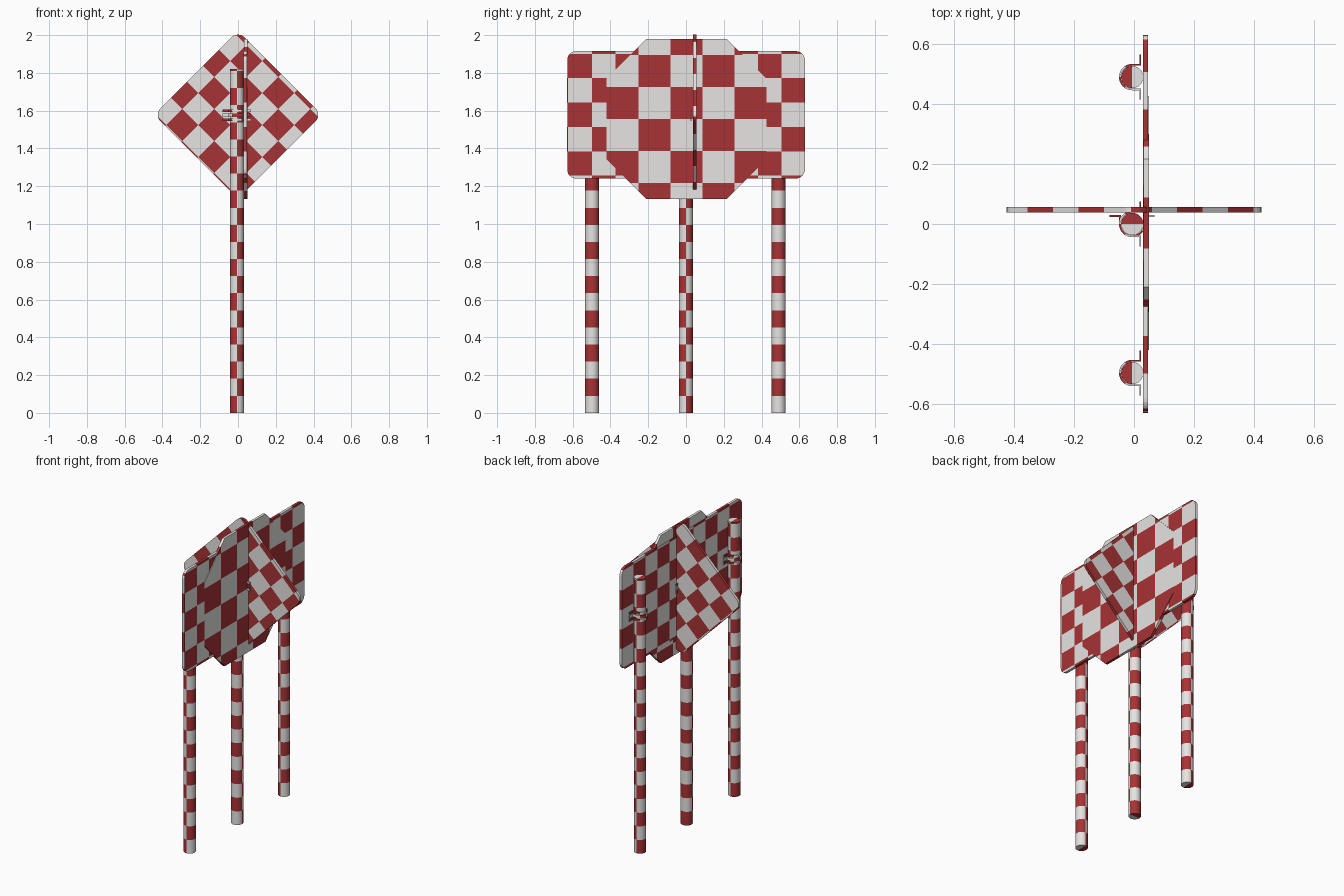
import bpy, bmesh, math
from mathutils import Vector, Matrix

if "Cube" in bpy.data.objects:
    bpy.data.objects.remove(bpy.data.objects["Cube"])


def material(name, rgb):
    m = bpy.data.materials.new(name)
    m.diffuse_color = (*rgb, 1)
    m.use_nodes = True
    m.node_tree.nodes["Principled BSDF"].inputs["Base Color"].default_value = m.diffuse_color
    return m


WHITE = material("warm_white", (0.79, 0.78, 0.76))
RED = material("brick_red", (0.39, 0.033, 0.036))


def cut(bm, co, no):
    bmesh.ops.bisect_plane(bm, geom=bm.verts[:] + bm.edges[:] + bm.faces[:],
                           plane_co=co, plane_no=no, dist=1e-6)


def finish(bm, name, smooth=False):
    me = bpy.data.meshes.new(name)
    bm.to_mesh(me)
    bm.free()
    me.materials.append(WHITE)
    me.materials.append(RED)
    ob = bpy.data.objects.new(name, me)
    bpy.context.collection.objects.link(ob)
    if smooth:
        bpy.context.view_layer.objects.active = ob
        ob.select_set(True)
        bpy.ops.object.shade_smooth_by_angle(angle=math.radians(35))
        ob.select_set(False)
    return ob


def rounded_rect(w, h, r, seg=6):
    pts = []
    for k, (sx, sy) in enumerate([(1, 1), (-1, 1), (-1, -1), (1, -1)]):
        for i in range(seg + 1):
            a = math.pi / 2 * (k + i / seg)
            pts.append((sx * (w / 2 - r) + r * math.cos(a),
                        sy * (h / 2 - r) + r * math.sin(a)))
    return pts


def plate(name, pts, depth, origin, cell, ref, parity, matrix):
    """Flat sign in local uv, cut along a checker grid; ref is a grid corner."""
    bm = bmesh.new()
    f = bm.faces.new([bm.verts.new((u, v, 0)) for u, v in pts])
    ext = bmesh.ops.extrude_face_region(bm, geom=[f])
    moved = [g for g in ext["geom"] if isinstance(g, bmesh.types.BMVert)]
    bmesh.ops.translate(bm, verts=moved, vec=(0, 0, depth))
    bmesh.ops.recalc_face_normals(bm, faces=bm.faces[:])
    for k in range(-8, 9):
        cut(bm, (ref[0] + k * cell[0], 0, 0), (1, 0, 0))
        cut(bm, (0, ref[1] + k * cell[1], 0), (0, 1, 0))
    for f in bm.faces:
        c = f.calc_center_median()
        i = math.floor((c.x - ref[0]) / cell[0]) + math.floor((c.y - ref[1]) / cell[1])
        f.material_index = (i + parity) % 2
    bmesh.ops.transform(bm, matrix=Matrix.Translation(origin) @ matrix, verts=bm.verts[:])
    return finish(bm, name)


# local u -> y, v -> z, depth -> x
FACE_X = Matrix(((0, 0, 1, 0), (1, 0, 0, 0), (0, 1, 0, 0), (0, 0, 0, 1)))
# u and v along the diamond sides, depth -> y
s = math.sqrt(0.5)
FACE_Y = Matrix(((s, s, 0, 0), (0, 0, 1, 0), (s, -s, 0, 0), (0, 0, 0, 1)))

# Wide rectangular sign
plate("wide_sign", rounded_rect(1.26, 0.675, 0.05), 0.017, Vector((0.030, 0, 1.578)),
      (0.1257, 0.129), (0.004, 1.643 - 1.578), 1, FACE_X)

# Eight-sided sign, a hair in front of the wide one
h, t = 0.424, 0.213
octagon = [(h, -t), (h, t), (t, h), (-t, h), (-h, t), (-h, -t), (-t, -h), (t, -h)]
plate("octagon_sign", octagon, 0.0175, Vector((0.0325, 0.003, 1.556)),
      (0.17, 0.17), (-0.085, 0.0), 1, FACE_X)

# Diamond sign crossing the others
plate("diamond_sign", rounded_rect(0.63, 0.63, 0.05), 0.018, Vector((0, 0.038, 1.578)),
      (0.12, 0.12), (-0.307, -0.231), 1, FACE_Y)

# Posts
PX, R, TOP, BAND = -0.006, 0.037, 1.82, 0.0905


def post(name, y, split):
    bm = bmesh.new()
    bmesh.ops.create_cone(bm, cap_ends=True, segments=32, radius1=R, radius2=R, depth=TOP,
                          matrix=Matrix.Translation((0, 0, TOP / 2)))
    for k in range(1, 21):
        cut(bm, (0, 0, k * BAND), (0, 0, 1))
    cut(bm, (0, 0, 0), split)
    for f in bm.faces:
        c = f.calc_center_median()
        f.material_index = (math.floor(c.z / BAND) + (c.dot(split) < 0)) % 2
    bmesh.ops.translate(bm, verts=bm.verts[:], vec=(PX, y, 0))
    finish(bm, name, True)


post("left_post", -0.497, Vector((1, 0, 0)))
post("right_post", 0.49, Vector((1, 0, 0)))
post("middle_post", 0.0, Vector((0, -1, 0)))


# Strap clamps: arc around the post with flat ears against the sign
def clamp(name, y, turn):
    def outline(r, ear):
        p = [(ear, -0.075), (ear, -r)]
        p += [(r * math.cos(a), r * math.sin(a)) for a in
              [-math.pi / 2 - math.pi * i / 16 for i in range(17)]]
        return p + [(ear, r), (ear, 0.075)]

    bm = bmesh.new()
    inner, outer = outline(0.038, 0.030), outline(0.044, 0.024)
    for n, (z0, z1) in enumerate([(1.545, 1.558), (1.566, 1.584), (1.592, 1.605)]):
        rings = []
        for a, b in zip(inner, outer):
            rings.append([bm.verts.new((*a, z0)), bm.verts.new((*b, z0)),
                          bm.verts.new((*b, z1)), bm.verts.new((*a, z1))])
        for i in range(len(rings) - 1):
            for j in range(4):
                k = (j + 1) % 4
                f = bm.faces.new((rings[i][j], rings[i][k], rings[i + 1][k], rings[i + 1][j]))
                f.material_index = (n + i // 5) % 2
        bm.faces.new(rings[0])
        bm.faces.new(rings[-1])
    bmesh.ops.recalc_face_normals(bm, faces=bm.faces[:])
    bmesh.ops.transform(bm, matrix=Matrix.Translation((PX, y, 0)) @ Matrix.Rotation(turn, 4, 'Z'),
                        verts=bm.verts[:])
    finish(bm, name, True)


clamp("left_clamp", -0.497, 0)
clamp("right_clamp", 0.49, 0)
clamp("octagon_clamp", 0.0, 0)
clamp("diamond_clamp", 0.0, math.pi / 2)
